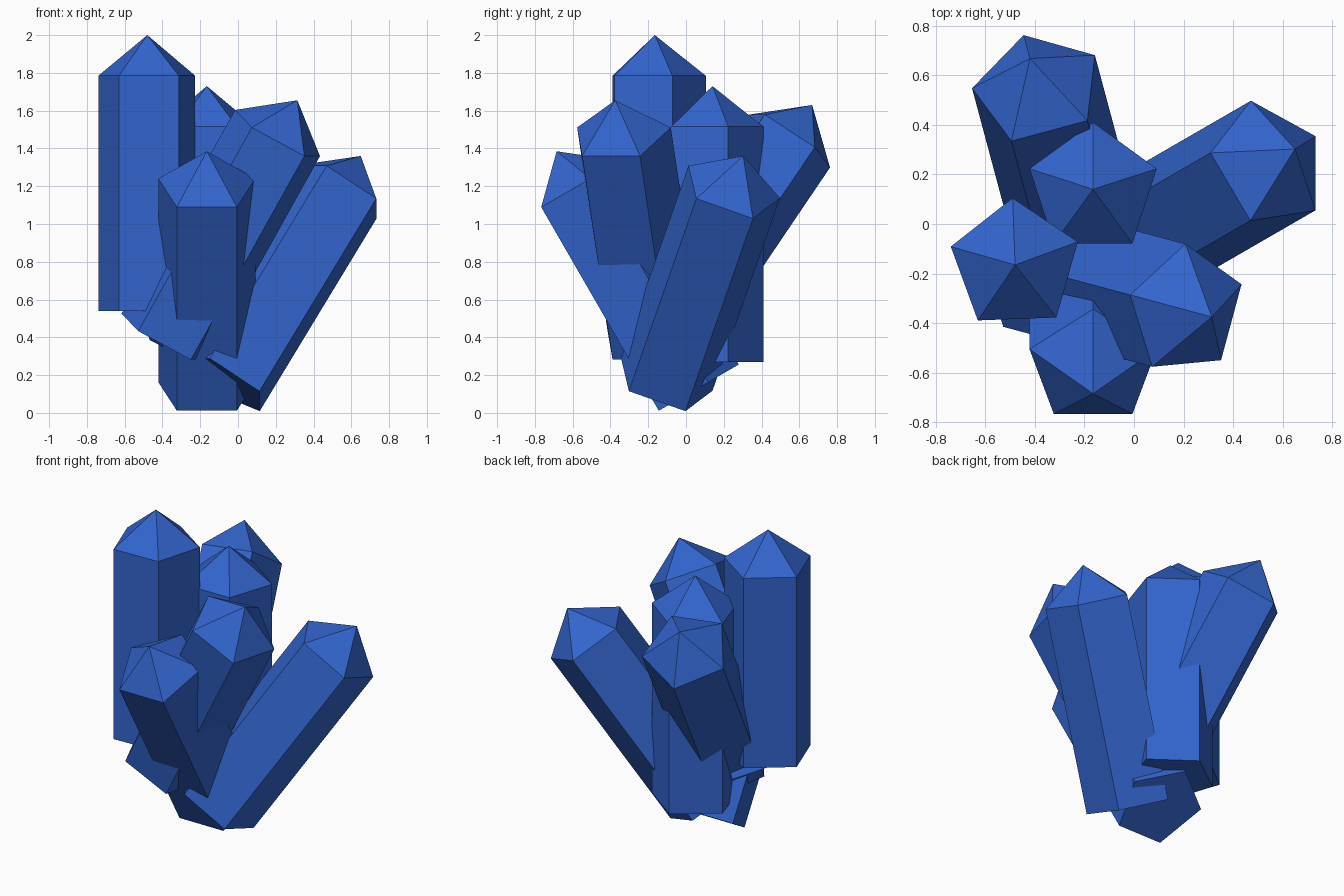
import bpy, bmesh, math
from mathutils import Vector, Matrix

if "Cube" in bpy.data.objects:
    bpy.data.objects.remove(bpy.data.objects["Cube"])

RADIUS, SHAFT, CAP, SIDES = 0.27, 1.245, 0.215, 5

blue = bpy.data.materials.new("crystal blue")
blue.diffuse_color = (0.033, 0.13, 0.62, 1.0)
blue.use_nodes = True
blue.node_tree.nodes["Principled BSDF"].inputs["Base Color"].default_value = blue.diffuse_color


def crystal(name, apex, tilt, azimuth, corner):
    """Pointed pentagonal crystal; corner is one known vertex of the shoulder ring."""
    t, a = math.radians(tilt), math.radians(azimuth)
    axis = Vector((math.sin(t) * math.cos(a), math.sin(t) * math.sin(a), math.cos(t)))
    apex = Vector(apex)
    shoulder = apex - axis * CAP
    u = Vector(corner) - shoulder
    u = (u - axis * u.dot(axis)).normalized()
    v = axis.cross(u)
    bm = bmesh.new()
    top, low = [], []
    for i in range(SIDES):
        ang = 2 * math.pi * i / SIDES
        p = shoulder + (u * math.cos(ang) + v * math.sin(ang)) * RADIUS
        top.append(bm.verts.new(p))
        low.append(bm.verts.new(p - axis * SHAFT))
    tip = bm.verts.new(apex)
    for i in range(SIDES):
        j = (i + 1) % SIDES
        bm.faces.new((low[i], low[j], top[j], top[i]))
        bm.faces.new((top[i], top[j], tip))
    bm.faces.new(low[::-1])
    bmesh.ops.recalc_face_normals(bm, faces=bm.faces)
    mesh = bpy.data.meshes.new(name)
    bm.to_mesh(mesh)
    bm.free()
    mesh.materials.append(blue)
    bpy.context.collection.objects.link(bpy.data.objects.new(name, mesh))


# Two upright crystals
crystal("tall_crystal", (-0.48, -0.165, 2.0), 0, 0, (-0.49, 0.105, 1.785))
crystal("middle_crystal", (-0.165, 0.14, 1.73), 0, 0, (-0.165, 0.41, 1.515))
# Four leaning crystals
crystal("right_crystal", (0.65, 0.303, 1.36), 35, 30, (0.735, 0.355, 1.02))
crystal("back_crystal", (-0.42, 0.668, 1.63), 35, 105, (-0.445, 0.76, 1.30))
crystal("front_crystal", (-0.165, -0.685, 1.385), 30, -90, (-0.165, -0.343, 1.334))
crystal("front_right_crystal", (0.314, -0.375, 1.655), 30, -15, (-0.02, -0.285, 1.605))
